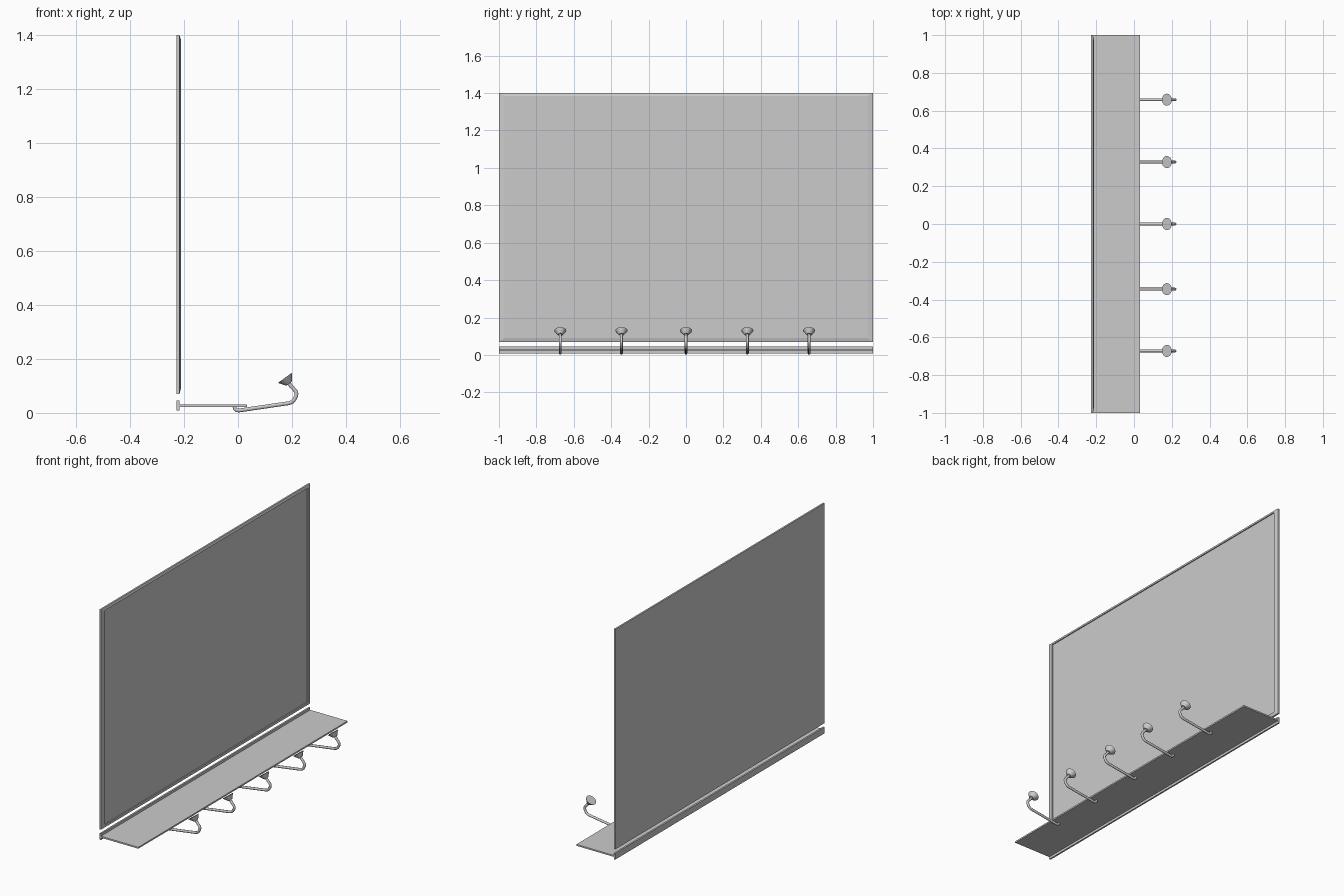
import bpy, bmesh
from mathutils import Vector

if "Cube" in bpy.data.objects:
    bpy.data.objects.remove(bpy.data.objects["Cube"])


def mesh_object(name, bm):
    bmesh.ops.recalc_face_normals(bm, faces=bm.faces)
    me = bpy.data.meshes.new(name)
    bm.to_mesh(me)
    bm.free()
    ob = bpy.data.objects.new(name, me)
    bpy.context.collection.objects.link(ob)
    return ob


def box(name, lo, hi):
    bm = bmesh.new()
    bmesh.ops.create_cube(bm, size=1)
    lo, hi = Vector(lo), Vector(hi)
    for v in bm.verts:
        v.co = (lo + hi) / 2 + v.co * (hi - lo)
    return mesh_object(name, bm)


# Board: nested rectangular loops (x, y half width, z low, z high)
# give a frame sloping outwards and a recessed panel
loops = [(-0.227, 1.0, 0.07, 1.40), (-0.217, 1.0, 0.07, 1.40),
         (-0.212, 0.97, 0.09, 1.385), (-0.218, 0.97, 0.09, 1.385)]
bm = bmesh.new()
rings = [[bm.verts.new((x, y, z)) for y, z in
          ((-w, z0), (w, z0), (w, z1), (-w, z1))] for x, w, z0, z1 in loops]
for a, b in zip(rings, rings[1:]):
    for i in range(4):
        j = (i + 1) % 4
        bm.faces.new((a[i], a[j], b[j], b[i]))
bm.faces.new(rings[0])
bm.faces.new(rings[-1])
mesh_object("framed_board", bm)

# Shelf and its wall strip
box("wall_strip", (-0.227, -1, 0.008), (-0.217, 1, 0.046))
box("shelf", (-0.218, -1, 0.022), (0.033, 1, 0.031))


# Bent lamp arm under the shelf, path in x and z
def lamp_arm(y):
    path = [(-0.013, 0.024), (-0.011, 0.015), (-0.005, 0.010), (0.004, 0.009),
            (0.188, 0.036), (0.199, 0.040), (0.207, 0.047), (0.215, 0.062),
            (0.217, 0.071), (0.214, 0.080), (0.187, 0.111)]
    cu = bpy.data.curves.new("lamp_arm", "CURVE")
    cu.dimensions = "3D"
    cu.bevel_depth = 0.0075
    cu.bevel_resolution = 3
    cu.use_fill_caps = True
    sp = cu.splines.new("POLY")
    sp.points.add(len(path) - 1)
    for p, (x, z) in zip(sp.points, path):
        p.co = (x, y, z, 1)
    ob = bpy.data.objects.new("lamp_arm", cu)
    bpy.context.collection.objects.link(ob)


# Tilted lamp head facing the board
def lamp_head(y):
    rim, back = Vector((0.174, y, 0.130)), Vector((0.1895, y, 0.1085))
    bpy.ops.mesh.primitive_cone_add(
        vertices=24, radius1=0.032, radius2=0.013, depth=(back - rim).length,
        location=(rim + back) / 2,
        rotation=(back - rim).to_track_quat("Z", "Y").to_euler())
    bpy.context.object.name = "lamp_head"
    bpy.ops.object.shade_smooth_by_angle()


for y in (-0.672, -0.345, 0.0, 0.328, 0.658):
    lamp_arm(y)
    lamp_head(y)
